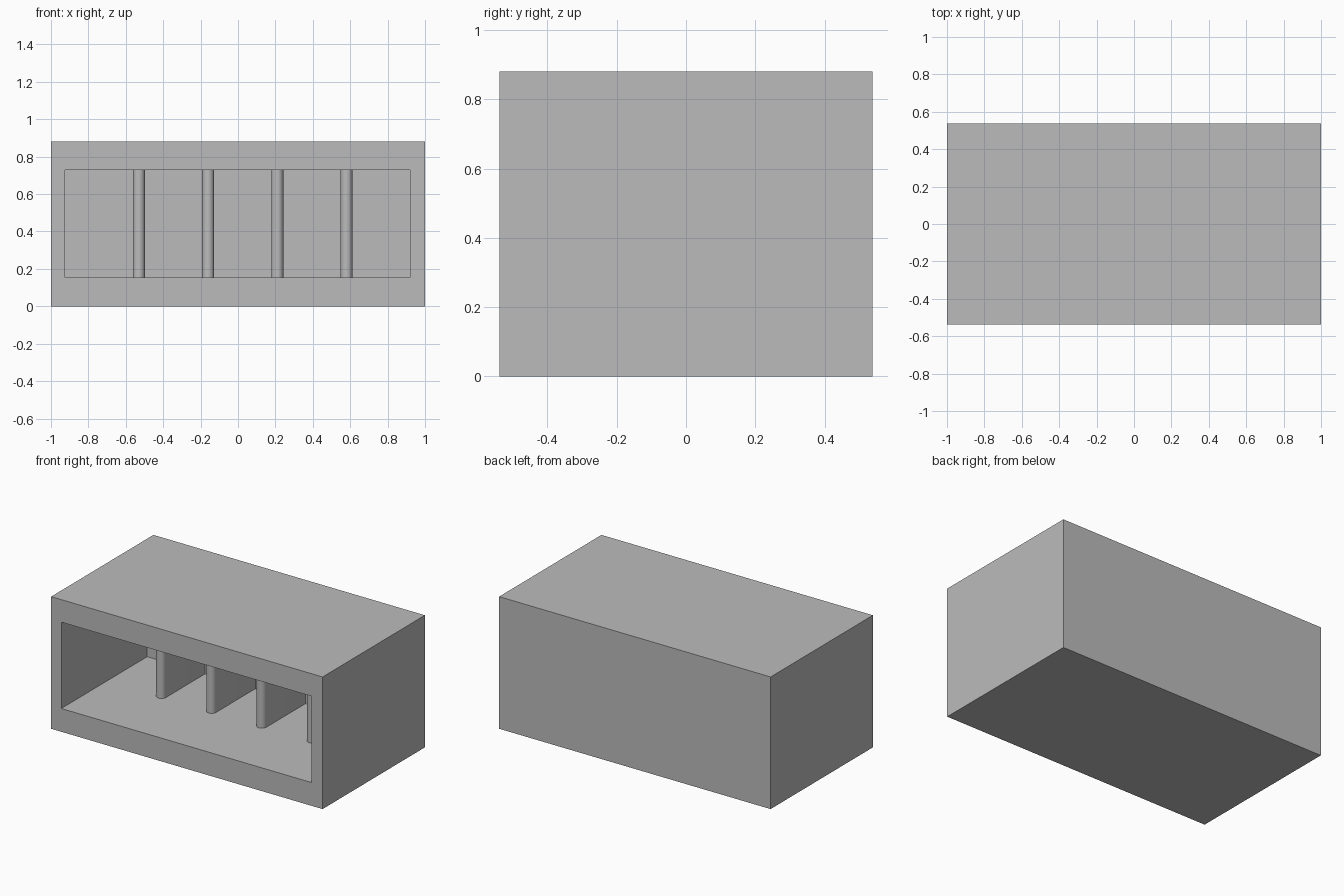
import bpy, bmesh, math

cube = bpy.data.objects.get("Cube")
if cube:
    bpy.data.objects.remove(cube, do_unlink=True)

grey = bpy.data.materials.new("plain grey")
grey.use_nodes = True
colour = (0.5, 0.5, 0.5, 1)
grey.diffuse_color = colour
grey.node_tree.nodes["Principled BSDF"].inputs["Base Color"].default_value = colour

WIDTH, DEPTH, HEIGHT = 2.0, 1.076, 0.88
LEFT, RIGHT, FLOOR, CEILING = -0.925, 0.92, 0.155, 0.73
BACK = 0.365       # inner face of the back wall
RADIUS = 0.032     # half the divider thickness
NOSE = -0.048      # centre of the rounded divider front


def prism(name, outline, z0, z1):
    """Extrude a plan outline upwards into a solid."""
    bm = bmesh.new()
    base = bm.faces.new([bm.verts.new((x, y, z0)) for x, y in outline])
    top = bmesh.ops.extrude_face_region(bm, geom=[base])["geom"]
    verts = [v for v in top if isinstance(v, bmesh.types.BMVert)]
    bmesh.ops.translate(bm, verts=verts, vec=(0, 0, z1 - z0))
    bmesh.ops.recalc_face_normals(bm, faces=bm.faces)
    mesh = bpy.data.meshes.new(name)
    bm.to_mesh(mesh)
    bm.free()
    mesh.materials.append(grey)
    obj = bpy.data.objects.new(name, mesh)
    bpy.context.collection.objects.link(obj)
    return obj


def rectangle(x0, x1, y0, y1):
    return [(x0, y0), (x1, y0), (x1, y1), (x0, y1)]


# Outer block with an opening cut from the front
case = prism("case", rectangle(-WIDTH / 2, WIDTH / 2, -DEPTH / 2, DEPTH / 2), 0, HEIGHT)
cutter = prism("opening_cutter", rectangle(LEFT, RIGHT, -DEPTH, BACK), FLOOR, CEILING)
cutter.hide_render = True
cutter.hide_set(True)
cut = case.modifiers.new("opening", "BOOLEAN")
cut.operation = "DIFFERENCE"
cut.solver = "EXACT"
cut.object = cutter

# Upright dividers with rounded front edges
for i in range(4):
    x = -0.53 + 0.37 * i
    nose = [(x + RADIUS * math.cos(a), NOSE + RADIUS * math.sin(a))
            for a in (math.pi * (1 + k / 16) for k in range(17))]
    divider = prism(f"divider_{i + 1}", nose + [(x + RADIUS, BACK), (x - RADIUS, BACK)],
                    FLOOR, CEILING)
    bpy.ops.object.select_all(action="DESELECT")
    divider.select_set(True)
    bpy.context.view_layer.objects.active = divider
    bpy.ops.object.shade_smooth_by_angle(angle=math.radians(30))
